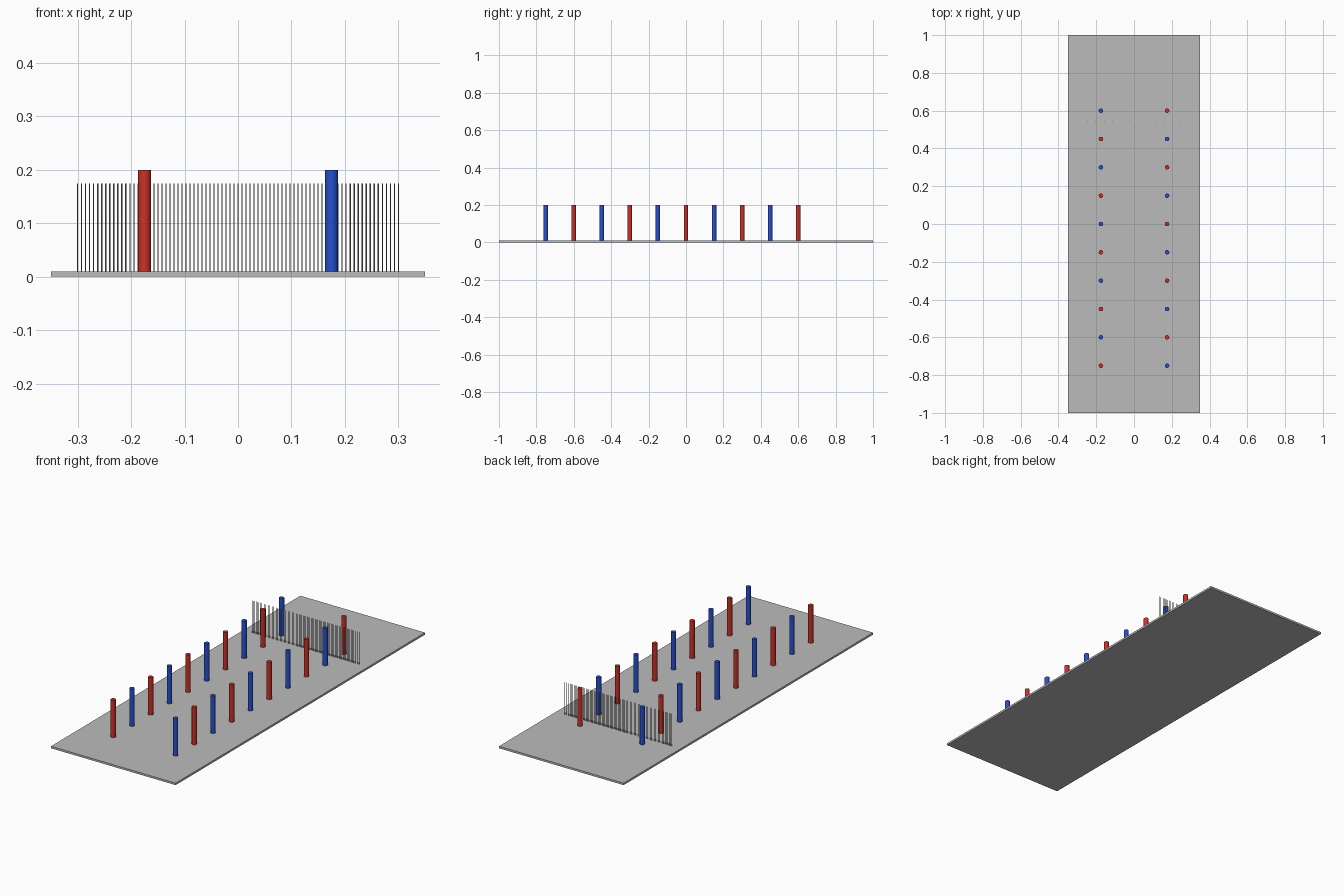
import bpy

if "Cube" in bpy.data.objects:
    bpy.data.objects.remove(bpy.data.objects["Cube"])

def material(name, rgb):
    m = bpy.data.materials.new(name)
    m.diffuse_color = (*rgb, 1)
    m.use_nodes = True
    m.node_tree.nodes["Principled BSDF"].inputs["Base Color"].default_value = m.diffuse_color
    return m

GREY = material("floor grey", (0.5, 0.5, 0.5))
RED = material("post red", (0.6, 0.03, 0.02))
BLUE = material("post blue", (0.02, 0.08, 0.6))
STEEL = material("bar grey", (0.25, 0.25, 0.25))

BASE_TOP = 0.01

def rod(name, x, y, top, radius, sides, mat):
    """Upright cylinder standing on the base."""
    height = top - BASE_TOP
    bpy.ops.mesh.primitive_cylinder_add(vertices=sides, radius=radius, depth=height,
                                        location=(x, y, BASE_TOP + height / 2))
    ob = bpy.context.object
    ob.name = name
    ob.data.materials.append(mat)
    bpy.ops.object.shade_smooth_by_angle()
    return ob

# Base plate
bpy.ops.mesh.primitive_cube_add(size=1, location=(0, 0, BASE_TOP / 2))
base = bpy.context.object
base.name = "base_plate"
base.scale = (0.7, 2.0, BASE_TOP)
base.data.materials.append(GREY)

# Two rows of posts, colours alternating along and across
for i in range(10):
    y = -0.75 + 0.15 * i
    rod(f"left_post_{i}", -0.175, y, 0.2, 0.012, 24, BLUE if i % 2 else RED)
    rod(f"right_post_{i}", 0.175, y, 0.2, 0.012, 24, RED if i % 2 else BLUE)

# Curtain of thin bars near the back
bar = rod("curtain_bars", -0.3, 0.543, 0.174, 0.001, 12, STEEL)
array = bar.modifiers.new("repeat", 'ARRAY')
array.count = 81
array.use_relative_offset = False
array.use_constant_offset = True
array.constant_offset_displace = (0.6 / 80, 0, 0)
